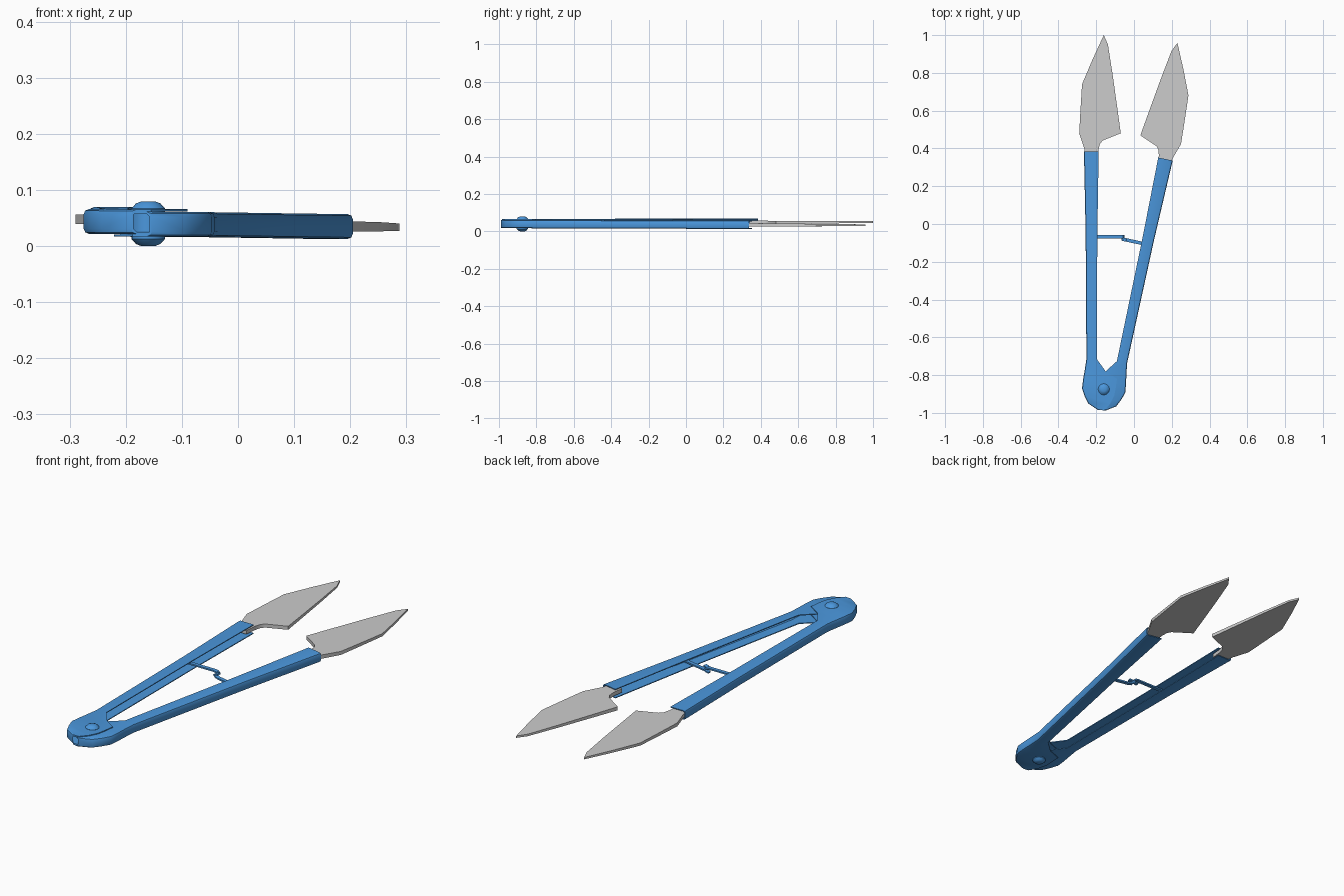
import bpy, bmesh, math
from mathutils import Matrix, Vector

if "Cube" in bpy.data.objects:
    bpy.data.objects.remove(bpy.data.objects["Cube"])

PIVOT = Vector((-0.16, -0.875, 0))
ANGLE = math.radians(-12)

blue = bpy.data.materials.new("blue_steel")
blue.diffuse_color = (0.07, 0.31, 0.72, 1)
blue.use_nodes = True
blue.node_tree.nodes["Principled BSDF"].inputs["Base Color"].default_value = blue.diffuse_color


def place(co, side):
    """Left half is modelled directly; the right half is mirrored and swung about the rivet."""
    x, y, z = co
    s = 1 if side == "left" else -1
    z += 0.0415 + s * (0.0025 + 0.004 * (y - PIVOT.y) / 1.26)
    p = Vector((x, y, z))
    if side == "right":
        p -= PIVOT
        p.x = -p.x
        p = Matrix.Rotation(ANGLE, 3, 'Z') @ p + PIVOT
    return p


def finish(bm, name, mat=None, angle=35):
    bmesh.ops.recalc_face_normals(bm, faces=bm.faces)
    me = bpy.data.meshes.new(name)
    bm.to_mesh(me)
    bm.free()
    ob = bpy.data.objects.new(name, me)
    bpy.context.collection.objects.link(ob)
    if mat:
        me.materials.append(mat)
    bpy.ops.object.select_all(action='DESELECT')
    ob.select_set(True)
    bpy.context.view_layer.objects.active = ob
    bpy.ops.object.shade_smooth_by_angle(angle=math.radians(angle))
    return ob


def loft(rings, name, mat):
    bm = bmesh.new()
    vs = [[bm.verts.new(c) for c in r] for r in rings]
    n = len(vs[0])
    for a, b in zip(vs, vs[1:]):
        for i in range(n):
            j = (i + 1) % n
            bm.faces.new((a[i], a[j], b[j], b[i]))
    bm.faces.new(vs[0])
    bm.faces.new(vs[-1])
    return finish(bm, name, mat)


def channel(y, xo, xi):
    """Folded sheet section: outer wall at xo, plates reaching to xi, open inside."""
    h, r, t = 0.022, 0.009, 0.004
    half = [(xi, h), (xo + r, h), (xo + 0.3 * r, h - 0.3 * r), (xo, h - r)]
    inner = [(xo + t, h - r), (xo + r, h - t), (xi, h - t)]
    pts = [(x, -z) for x, z in half] + half[::-1]
    pts += inner[::-1] + [(x, -z) for x, z in inner]
    return [(x, y, z) for x, z in pts]


# stations along a handle: y, outer x, inner x
ARM = [(0.385, -0.265, -0.187), (-0.05, -0.256, -0.194), (-0.715, -0.252, -0.197),
       (-0.78, -0.262, -0.15), (-0.82, -0.269, -0.09), (-0.87, -0.275, -0.097),
       (-0.91, -0.262, -0.105), (-0.95, -0.243, -0.125), (-0.985, -0.19, -0.155)]

# blade outline seen from above
BLADE = [(-0.16, 1.0), (-0.22, 0.87), (-0.275, 0.74), (-0.283, 0.61), (-0.29, 0.48),
         (-0.262, 0.395), (-0.255, 0.34), (-0.193, 0.34), (-0.188, 0.395), (-0.18, 0.425),
         (-0.165, 0.442), (-0.07, 0.48), (-0.085, 0.59), (-0.113, 0.79), (-0.138, 0.95)]


def blade(side):
    bm = bmesh.new()
    for s in (1, -1):
        f = bm.faces.new([bm.verts.new((x, y, 0)) for x, y in BLADE])
        bmesh.ops.inset_region(bm, faces=[f], thickness=0.008, use_boundary=True,
                               use_even_offset=True)
        for v in f.verts:
            v.co.z = s * 0.009 * (1 - 0.5 * max(0, v.co.y - 0.4) / 0.6)
    bmesh.ops.remove_doubles(bm, verts=bm.verts, dist=1e-5)
    for v in bm.verts:
        v.co = place(v.co, side)
    finish(bm, side + "_blade", None, 30)


def spring(side):
    """Flat strip standing off the handle wall, with a hooked end."""
    s, end, y = (1, -0.055, -0.068) if side == "left" else (-1, -0.09, -0.077)
    path = [(-0.253, 0.006), (end - 0.02, 0.006), (end - 0.006, 0.003), (end, -0.004),
            (end - 0.006, -0.011), (end - 0.022, -0.014)]
    rings = []
    for i, (x, z) in enumerate(path):
        a = Vector(path[max(i - 1, 0)])
        b = Vector(path[min(i + 1, len(path) - 1)])
        d = (b - a).normalized() * 0.0035
        ring = [(x - d.y, y - 0.009, z + d.x), (x - d.y, y + 0.009, z + d.x),
                (x + d.y, y + 0.009, z - d.x), (x + d.y, y - 0.009, z - d.x)]
        rings.append([place((px, py, pz * s), side) for px, py, pz in ring])
    loft(rings, side + "_spring_hook", blue)


for side in ("left", "right"):
    loft([[place(c, side) for c in channel(*st)] for st in ARM], side + "_handle", blue)
    blade(side)
    spring(side)

# domed rivet through both heads
rivet = [(0.012, 0.0), (0.022, 0.004), (0.03, 0.013), (0.03, 0.067), (0.022, 0.076), (0.012, 0.08)]
loft([[(PIVOT.x + r * math.cos(a * math.tau / 20), PIVOT.y + r * math.sin(a * math.tau / 20), z)
       for a in range(20)] for r, z in rivet], "rivet", blue)
